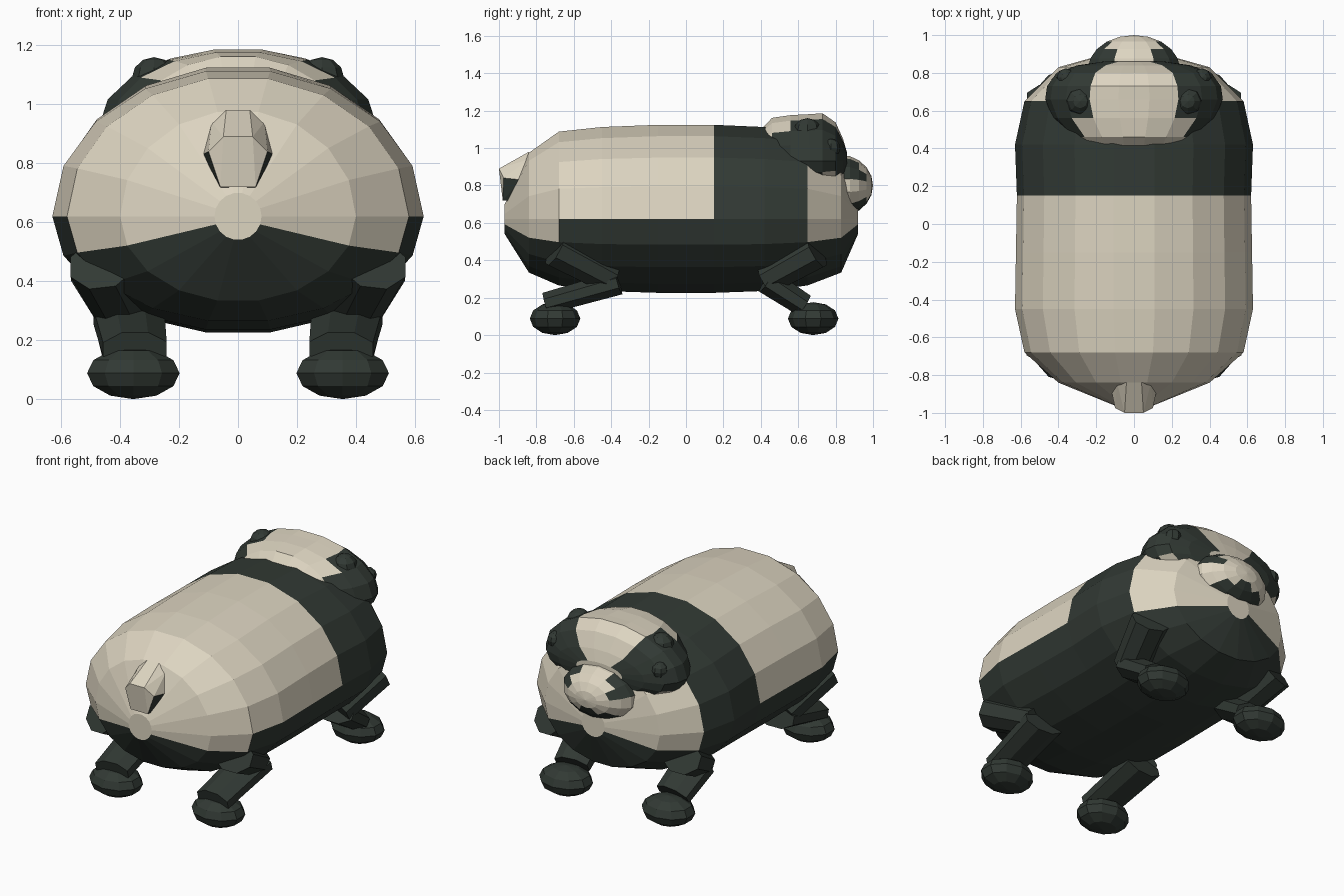
import bpy, bmesh
from math import sin, cos, pi
from mathutils import Vector

cube = bpy.data.objects.get("Cube")
if cube:
    bpy.data.objects.remove(cube, do_unlink=True)


def material(name, rgb):
    m = bpy.data.materials.new(name)
    m.use_nodes = True
    m.diffuse_color = (*rgb, 1)
    m.node_tree.nodes["Principled BSDF"].inputs["Base Color"].default_value = (*rgb, 1)
    return m


CREAM = material("cream_fur", (0.72, 0.66, 0.53))
DARK = material("dark_fur", (0.031, 0.041, 0.034))


def finish(name, bm, is_dark):
    """Turn the bmesh into an object; is_dark(face centre, normal) picks the colour."""
    bmesh.ops.recalc_face_normals(bm, faces=bm.faces[:])
    for f in bm.faces:
        f.material_index = int(is_dark(f.calc_center_median(), f.normal))
    mesh = bpy.data.meshes.new(name)
    bm.to_mesh(mesh)
    bm.free()
    mesh.materials.append(CREAM)
    mesh.materials.append(DARK)
    ob = bpy.data.objects.new(name, mesh)
    bpy.context.collection.objects.link(ob)
    return ob


def loft(name, rings, n, zc, is_dark):
    """Skin oval rings (y, half width, height above zc, depth below zc) along y."""
    bm = bmesh.new()
    rows = []
    for y, rx, up, down in rings:
        row = []
        for k in range(n):
            a = 2 * pi * k / n
            s = sin(a)
            row.append(bm.verts.new((rx * cos(a), y, zc + s * (up if s > 0 else down))))
        rows.append(row)
    for r, q in zip(rows, rows[1:]):
        for k in range(n):
            j = (k + 1) % n
            bm.faces.new((r[k], r[j], q[j], q[k]))
    bm.faces.new(rows[0])
    bm.faces.new(rows[-1])
    return finish(name, bm, is_dark)


def ball(name, centre, radii, u, v, is_dark, axis="Z"):
    bm = bmesh.new()
    bmesh.ops.create_uvsphere(bm, u_segments=u, v_segments=v, radius=1)
    for p in bm.verts:
        c = p.co.copy()
        if axis == "Y":
            c = Vector((c.x, c.z, c.y))
        p.co = Vector(centre) + Vector([a * b for a, b in zip(c, radii)])
    return finish(name, bm, is_dark)


def limb(name, a, b, wide, thick, sides=8):
    """Tapered prism from a to b, wide across x and thick in the side plane."""
    a, b = Vector(a), Vector(b)
    d = (b - a).normalized()
    across = (Vector((1, 0, 0)) - d * d.x).normalized()
    up = d.cross(across)
    bm = bmesh.new()
    ends = []
    for p, k in ((a, 1.0), (b, 0.9)):
        ends.append([bm.verts.new(p + across * wide * k * cos(t) + up * thick * k * sin(t))
                     for t in ((i + 0.5) * 2 * pi / sides for i in range(sides))])
    for i in range(sides):
        j = (i + 1) % sides
        bm.faces.new((ends[0][i], ends[0][j], ends[1][j], ends[1][i]))
    for e in ends:
        bm.faces.new(e)
    return finish(name, bm, dark)


def dark(c, n):
    return True


# Barrel body: dark shoulder band and belly, cream elsewhere
def body_dark(c, n):
    if abs(n.y) > 0.99:
        return False
    if 0.15 < c.y < 0.65:
        return True
    if -0.68 < c.y < 0.15:
        return c.z < 0.62
    # the first strip below the middle stays cream on both rounded ends
    half = 0.33 if abs(c.y) < 0.8 else 0.18
    return c.z < 0.62 - 0.34 * half


half_body = [(-0.97, 0.08, 0.08, 0.08), (-0.84, 0.40, 0.36, 0.29),
             (-0.68, 0.58, 0.475, 0.36), (-0.45, 0.63, 0.50, 0.39)]
front_body = [(0.42, 0.63, 0.50, 0.39), (0.65, 0.58, 0.475, 0.36),
              (0.83, 0.40, 0.36, 0.29), (0.92, 0.08, 0.08, 0.08)]
loft("body", half_body + [(-0.15, 0.625, 0.512, 0.4), (0.15, 0.62, 0.512, 0.4)] + front_body,
     18, 0.62, body_dark)


# Head: cream crown and blaze, dark patches on the sides and around the eyes
def head_dark(c, n):
    x = abs(c.x)
    if c.y < 0.47 or abs(n.y) > 0.99:
        return False
    if c.y > 0.76:
        return x > 0.13 and 0.86 < c.z < 1.12
    return x > 0.27


loft("head", [(0.40, 0.29, 0.17, 0.1), (0.46, 0.34, 0.235, 0.14), (0.56, 0.43, 0.25, 0.16),
              (0.66, 0.47, 0.255, 0.17), (0.73, 0.46, 0.26, 0.17), (0.80, 0.41, 0.21, 0.15),
              (0.84, 0.30, 0.12, 0.12), (0.86, 0.16, 0.05, 0.08)], 18, 0.93, head_dark)


# Muzzle: dark lower lip and a dark patch on each upper side
def muzzle_dark(c, n):
    return c.z < 0.73 or (abs(c.x) > 0.12 and c.z > 0.82 and c.y > 0.84 and n.z < 0.85)


ball("muzzle", (0, 0.82, 0.80), (0.25, 0.18, 0.165), 14, 10, muzzle_dark, "Y")

# Tail: blunt tapering wedge with dark lower flanks
bm = bmesh.new()
for x, y, z in ((0.04, -0.84, 0.98), (0.09, -0.84, 0.94), (0.12, -0.88, 0.83), (0.06, -0.9, 0.715),
                (0.05, -1.0, 0.89), (0.10, -0.975, 0.84), (0.06, -0.98, 0.72)):
    for s in (1, -1):
        bm.verts.new((s * x, y, z))
bmesh.ops.convex_hull(bm, input=bm.verts[:])
finish("tail", bm, lambda c, n: c.z < 0.84 and n.y > -0.75)

# Paired parts
for side, s in (("left", 1), ("right", -1)):
    ball(side + "_ear", (s * 0.285, 0.65, 1.09), (0.075, 0.075, 0.07), 8, 6, dark)
    ball(side + "_eye", (s * 0.36, 0.775, 1.0), (0.05, 0.05, 0.05), 8, 6, dark)
    limb(side + "_front_upper_leg", (s * 0.46, 0.70, 0.45), (s * 0.38, 0.43, 0.30), 0.12, 0.10)
    limb(side + "_front_lower_leg", (s * 0.37, 0.43, 0.29), (s * 0.35, 0.63, 0.16), 0.13, 0.075)
    limb(side + "_back_upper_leg", (s * 0.46, -0.70, 0.46), (s * 0.38, -0.40, 0.30), 0.12, 0.10)
    limb(side + "_back_lower_leg", (s * 0.37, -0.36, 0.28), (s * 0.35, -0.75, 0.17), 0.13, 0.07)
    for end, y in (("front", 0.68), ("back", -0.70)):
        ball(f"{side}_{end}_foot", (s * 0.355, y, 0.088), (0.165, 0.135, 0.088), 10, 6, dark)
